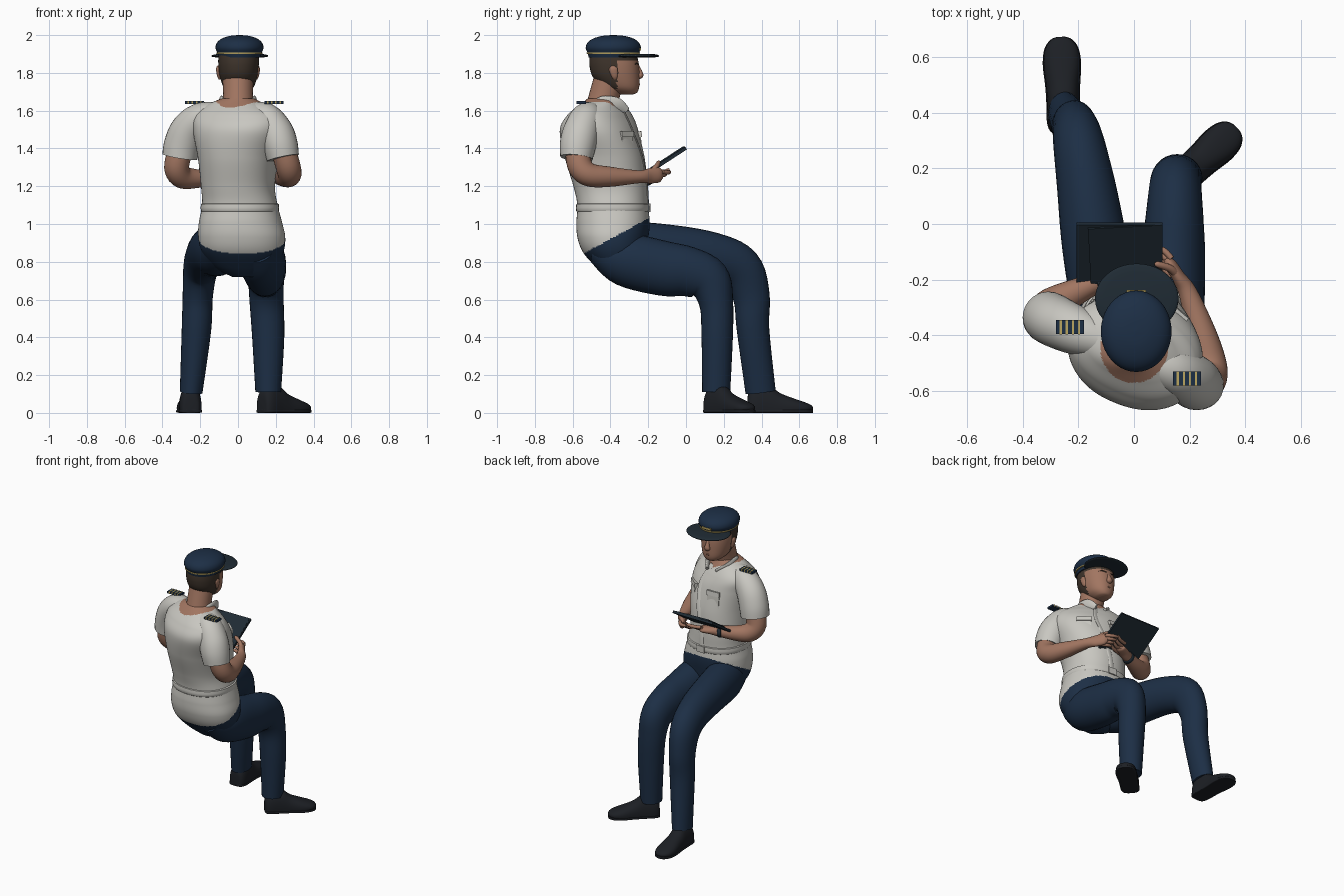
import bpy, math
from mathutils import Vector

def mat(name, r, g, b):
    m = bpy.data.materials.new(name)
    m.diffuse_color = (r, g, b, 1)
    return m

NAVY = mat("navy", .012, .028, .06)
SHIRT = mat("shirt", .58, .57, .53)
SKIN = mat("skin", .36, .18, .12)
HAIR = mat("hair", .05, .035, .025)
SHOE = mat("shoe", .012, .014, .018)
DARK = mat("dark", .014, .024, .034)
GOLD = mat("gold", .5, .38, .12)

def spline(secs, steps):
    """Catmull-Rom through the sections, all components together"""
    out, n = [], len(secs)
    for i in range(n - 1):
        p0, p1, p2, p3 = (secs[min(max(i + k, 0), n - 1)] for k in (-1, 0, 1, 2))
        for s in range(steps):
            t = s / steps
            out.append([.5 * (2*b + (c - a)*t + (2*a - 5*b + 4*c - d)*t*t + (3*b - a - 3*c + d)*t**3)
                        for a, b, c, d in zip(p0, p1, p2, p3)])
    return out + [list(secs[-1])]

def loft(name, secs, mats, upright=False, ref=(1, 0, 0), n=28, steps=5, power=2.0, pick=None, floor=None):
    """Skin through sections x, y, z, ra, rb, (yaw in degrees)"""
    secs = spline([tuple(s) + (0,) * (6 - len(s)) for s in secs], steps)
    verts, faces = [], []
    for i, s in enumerate(secs):
        c = Vector(s[:3])
        if upright:
            a = math.radians(s[5])
            u, v = Vector((math.cos(a), math.sin(a), 0)), Vector((-math.sin(a), math.cos(a), 0))
        else:
            t = Vector(secs[min(i + 1, len(secs) - 1)][:3]) - Vector(secs[max(i - 1, 0)][:3])
            v = t.cross(Vector(ref)).normalized()
            u = v.cross(t).normalized()
        for k in range(n):
            a = 2 * math.pi * k / n
            ca, sa = math.cos(a), math.sin(a)
            q = c + u * max(s[3], .001) * math.copysign(abs(ca) ** (2 / power), ca) \
                  + v * max(s[4], .001) * math.copysign(abs(sa) ** (2 / power), sa)
            if floor is not None:
                q.z = max(q.z, floor)
            verts.append(q)
    for i in range(len(secs) - 1):
        for k in range(n):
            l = (k + 1) % n
            faces.append((i*n + k, i*n + l, (i + 1)*n + l, (i + 1)*n + k))
    faces += [tuple(range(n))[::-1], tuple(range(len(verts) - n, len(verts)))]
    me = bpy.data.meshes.new(name)
    me.from_pydata(verts, [], faces)
    for m in mats if isinstance(mats, (list, tuple)) else [mats]:
        me.materials.append(m)
    if pick:
        for p in me.polygons:
            p.material_index = pick(p.center)
    ob = bpy.data.objects.new(name, me)
    bpy.context.collection.objects.link(ob)
    bpy.ops.object.select_all(action='DESELECT')
    bpy.context.view_layer.objects.active = ob
    ob.select_set(True)
    bpy.ops.object.mode_set(mode='EDIT')
    bpy.ops.mesh.select_all(action='SELECT')
    bpy.ops.mesh.normals_make_consistent(inside=False)
    bpy.ops.object.mode_set(mode='OBJECT')
    bpy.ops.object.shade_smooth_by_angle(angle=math.radians(50))
    return ob

def box(name, loc, size, m, rot=(0, 0, 0)):
    bpy.ops.mesh.primitive_cube_add(size=1, location=loc, rotation=[math.radians(a) for a in rot])
    ob = bpy.context.object
    ob.name, ob.scale = name, size
    ob.data.materials.append(m)

# torso and seat: shirt above, trousers below a slanted line, skin at the neck
torso = [(.04, -.36, .72, .07, .06, 0), (.035, -.365, .77, .16, .11, 0), (.025, -.38, .85, .215, .165, 0),
         (.02, -.387, .93, .23, .188, 0), (.013, -.386, 1.01, .22, .194, 0), (.01, -.388, 1.1, .2, .187, -3),
         (0, -.4, 1.2, .195, .195, -8), (.002, -.43, 1.35, .212, .208, -16), (.005, -.46, 1.49, .245, .195, -23),
         (-.005, -.457, 1.57, .238, .155, -24), (-.01, -.447, 1.625, .17, .11, -22), (0, -.44, 1.665, .085, .08, -10)]

def torso_colour(c):
    if c.z < .84 + .54 * (c.y + .55):
        return 1
    return 2 if c.z > 1.61 and math.hypot(c.x, c.y + .45) < .12 else 0

loft("shirt_and_seat", torso, [SHIRT, NAVY, SKIN], upright=True, n=96, steps=16, power=2.2, pick=torso_colour)
loft("belt", [(.01, -.388, z, r, r - .013, -3) for z, r in ((1.065, .2), (1.07, .207), (1.105, .206), (1.11, .19))],
     SHIRT, upright=True, n=48, steps=2, power=2.2)
box("belt_buckle", (.02, -.197, 1.085), (.06, .016, .045), SHIRT, (0, 0, -3))

# front strip, pockets and collar of the shirt
front = []
for x, y, z, ra, rb, yaw in torso[5:11]:
    a = math.radians(yaw)
    front.append((x - math.sin(a) * rb, y + math.cos(a) * rb, z, .018, .005))
loft("button_strip", front, SHIRT, n=12)
for side in (-1, 1):
    a = math.radians(-19)
    u, v = side * .105, .172
    p = Vector((u * math.cos(a) - v * math.sin(a), -.445 + u * math.sin(a) + v * math.cos(a), 1.43))
    box("chest_pocket", p, (.09, .02, .1), SHIRT, (4, 0, -19 - side * 22))
    box("pocket_flap", p + Vector((0, .002, .045)), (.095, .02, .03), SHIRT, (8, 0, -19 - side * 22))
    loft("collar", [(side * .078, -.47, 1.655, .008, .012), (side * .088, -.43, 1.655, .011, .025),
                    (side * .08, -.365, 1.635, .012, .034), (side * .035 + .02, -.315, 1.6, .01, .02)],
         SHIRT, n=14)

# shoulder boards with gold stripes
for x, y in ((-.23, -.37), (.19, -.555)):
    box("shoulder_board", (x, y, 1.643), (.1, .05, .014), NAVY)
    for i in range(4):
        box("rank_stripe", (x - .033 + i * .022, y, 1.645), (.008, .052, .014), GOLD)

# sleeves and forearms
loft("left_sleeve", [(-.08, -.43, 1.585, .06, .06), (-.19, -.39, 1.56, .084, .084), (-.26, -.36, 1.5, .092, .095),
                     (-.295, -.342, 1.42, .094, .097), (-.308, -.335, 1.355, .093, .093)], SHIRT, ref=(0, 1, 0))
loft("right_sleeve", [(.05, -.485, 1.585, .06, .06), (.14, -.525, 1.56, .084, .084), (.195, -.555, 1.49, .095, .095),
                      (.222, -.572, 1.42, .096, .094), (.238, -.58, 1.35, .086, .086)], SHIRT, ref=(0, 1, 0))
loft("left_forearm", [(-.305, -.335, 1.39, .065, .065), (-.325, -.325, 1.3, .066, .066), (-.295, -.29, 1.25, .062, .062),
                      (-.22, -.25, 1.24, .05, .05), (-.11, -.2, 1.245, .034, .034), (-.06, -.18, 1.248, .038, .024),
                      (-.015, -.16, 1.25, .036, .02), (0, -.15, 1.25, .02, .01)], SKIN, ref=(0, 1, 0))
loft("right_forearm", [(.24, -.575, 1.39, .065, .065), (.265, -.56, 1.305, .066, .066), (.272, -.51, 1.26, .062, .062),
                       (.245, -.4, 1.25, .053, .053), (.195, -.25, 1.25, .034, .034), (.16, -.19, 1.255, .024, .04),
                       (.13, -.145, 1.26, .022, .04), (.115, -.125, 1.26, .01, .02)], SKIN)
loft("wrist_watch", [(-.135 + t, -.212 + t * .45, 1.244, r, r) for t, r in ((0, .03), (.003, .041), (.022, .039), (.025, .03))],
     DARK, ref=(0, 1, 0), steps=2)

# fingers and thumbs
for i in range(4):
    y, z = -.19 + i * .022, 1.238 + i * .013
    loft("left_finger", [(-.03, y, z, .011, .011), (.02, y + .015, z, .0115, .0115),
                         (.055, y + .03, z + .01, .009, .009), (.06, y + .032, z + .012, .002, .002)],
         SKIN, ref=(0, 0, 1), n=10, steps=3)
    loft("right_finger", [(.135, y, z, .011, .011), (.105, y + .03, z - .004, .0115, .0115),
                          (.065, y + .035, z, .009, .009), (.06, y + .035, z + .002, .002, .002)],
         SKIN, ref=(0, 0, 1), n=10, steps=3)
loft("right_thumb", [(.16, -.19, 1.27, .014, .014), (.13, -.16, 1.3, .014, .014), (.085, -.145, 1.325, .011, .011),
                     (.075, -.14, 1.33, .002, .002)], SKIN, ref=(0, 0, 1), n=10)
loft("left_thumb", [(-.1, -.2, 1.25, .015, .015), (-.08, -.24, 1.265, .014, .014), (-.05, -.23, 1.285, .011, .011),
                    (-.045, -.22, 1.287, .002, .002)], SKIN, ref=(0, 0, 1), n=10)

# clipboard
box("clipboard", (-.052, -.117, 1.325), (.31, .28, .016), DARK, (33, 0, 0))
box("clipboard_cover", (-.03, -.115, 1.335), (.26, .255, .012), DARK, (33, 0, 3))

# legs
loft("right_leg", [(.1, -.47, .87, .09, .08), (.125, -.33, .815, .122, .14), (.14, -.12, .765, .115, .145),
                   (.145, .01, .748, .105, .132), (.148, .118, .7, .095, .118), (.152, .16, .58, .09, .09),
                   (.16, .165, .4, .085, .083), (.16, .16, .11, .068, .074)], NAVY)
loft("left_leg", [(-.07, -.47, .9, .09, .08), (-.1, -.3, .87, .12, .14), (-.14, -.08, .86, .118, .135),
                  (-.172, .14, .83, .105, .125), (-.198, .285, .765, .092, .118), (-.213, .345, .62, .08, .098),
                  (-.22, .355, .44, .078, .086), (-.248, .395, .11, .06, .08)], NAVY)

# shoes: flat-bottomed uppers on a thin sole
def shoe(name, heel, toe):
    h, d = Vector(heel), Vector(toe) - Vector(heel)
    prof = ((0, .02, .06), (.02, .045, .11), (.12, .058, .145), (.33, .058, .145), (.5, .06, .105),
            (.72, .066, .075), (.88, .058, .056), (.97, .036, .042), (1, .012, .03))
    side = d.cross(Vector((0, 0, 1))).normalized()
    loft(name, [(*(h + d * t + Vector((0, 0, .025))), w, top - .025) for t, w, top in prof],
         SHOE, ref=side, power=2.3, floor=.012)
    loft(name + "_sole", [(*(h + d * t + Vector((0, 0, .009))), w + .003, .009) for t, w, top in prof],
         SHOE, ref=side, power=5)

shoe("right_shoe", (.125, .12, 0), (.37, .345, 0))
shoe("left_shoe", (-.25, .325, 0), (-.262, .672, 0))

# neck and head, hair on the back half
loft("neck", [(0, -.45, 1.6, .085, .085), (0, -.435, 1.67, .079, .08), (0, -.405, 1.77, .08, .082)], SKIN)
loft("head", [(.003, -.315, 1.685, .025, .03), (.003, -.32, 1.695, .05, .06), (.003, -.345, 1.725, .08, .097),
              (.003, -.37, 1.78, .099, .124), (.003, -.38, 1.84, .107, .131), (.003, -.385, 1.9, .107, .124)],
     [SKIN, HAIR], upright=True, n=56, steps=8, power=2.15,
     pick=lambda c: int(c.y < -.365 and c.z > 1.715 or c.z > 1.865))
loft("nose", [(.003, -.257, 1.835, .01, .01), (.003, -.245, 1.805, .015, .014), (.003, -.242, 1.785, .021, .016),
              (.003, -.252, 1.773, .014, .008)], SKIN, n=14)
loft("mouth", [(-.03, -.264, 1.744, .003, .003), (.003, -.25, 1.74, .006, .007), (.036, -.264, 1.744, .003, .003)],
     SKIN, ref=(0, 0, 1), n=10)
for s in (-1, 1):
    loft("ear", [(s * .096, -.375, 1.768, .006, .01), (s * .102, -.378, 1.785, .009, .017),
                 (s * .107, -.385, 1.82, .009, .023), (s * .104, -.386, 1.838, .005, .01)], SKIN, n=14)
    loft("eyebrow", [(.003 + s * .018, -.253, 1.845, .004, .006), (.003 + s * .045, -.262, 1.85, .004, .006),
                     (.003 + s * .068, -.28, 1.843, .002, .003)], HAIR, ref=(0, 0, 1), n=8)

# cap
loft("cap", [(.008, -.385, z, rx, ry) for z, rx, ry in
             ((1.882, .11, .13), (1.905, .117, .136), (1.932, .127, .146), (1.96, .119, .136), (1.982, .093, .106),
              (1.996, .05, .056), (2.0, .004, .004))], NAVY, upright=True, n=40)
loft("cap_cord", [(.008, -.385, z, r, r + .019) for z, r in ((1.899, .112), (1.901, .121), (1.908, .121), (1.91, .112))],
     GOLD, upright=True, n=40, steps=2)
loft("cap_visor", [(.01, -.268, z, rx, rx - .024) for z, rx in ((1.882, .12), (1.885, .147), (1.894, .147), (1.9, .12))],
     DARK, upright=True, n=40, steps=3)
box("cap_badge", (.008, -.243, 1.925), (.07, .012, .014), GOLD)
